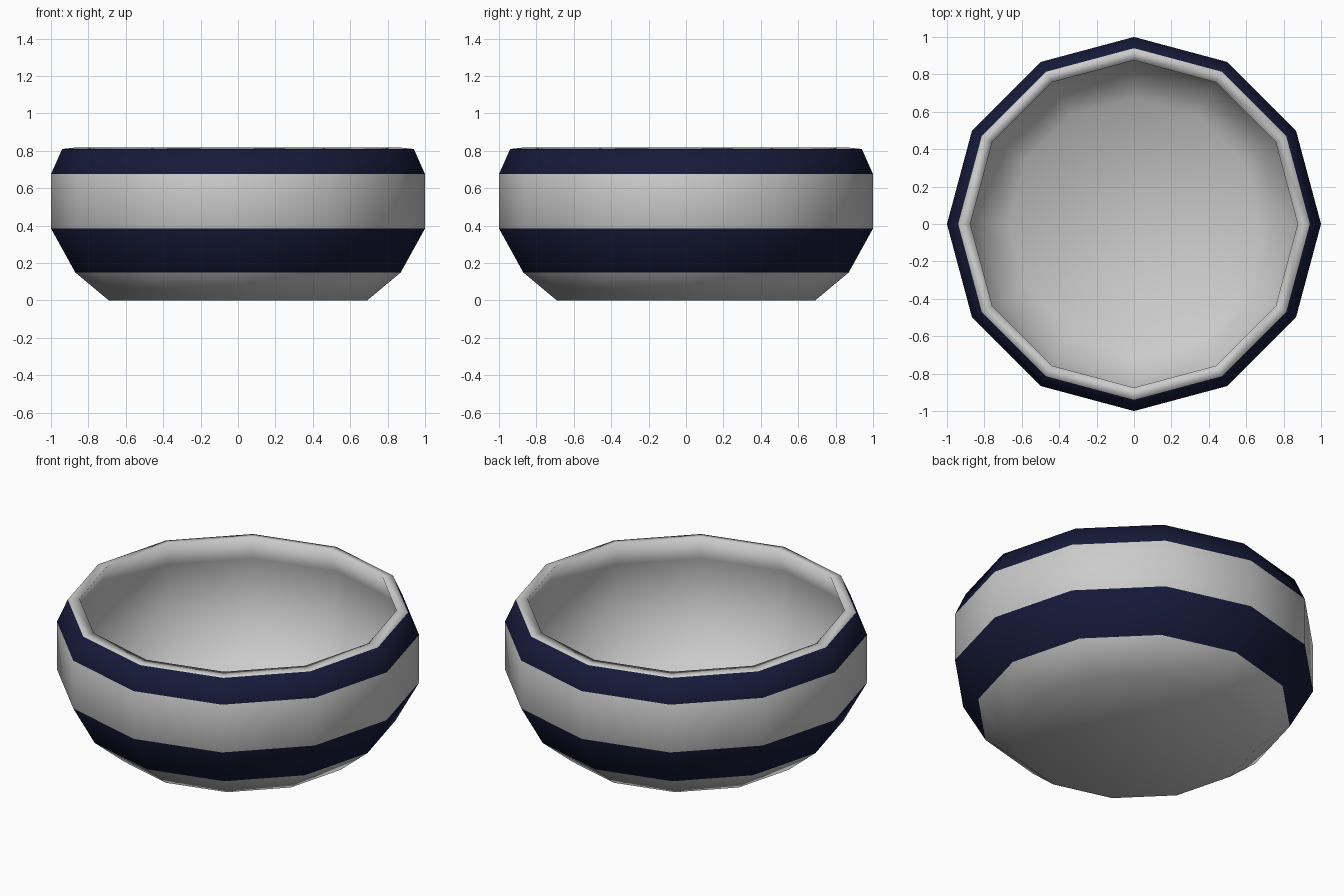
import bpy, bmesh
from math import sin, cos, pi

if "Cube" in bpy.data.objects:
    bpy.data.objects.remove(bpy.data.objects["Cube"])

SIDES = 12


def material(name, rgb):
    m = bpy.data.materials.new(name)
    m.diffuse_color = (*rgb, 1)
    m.use_nodes = True
    m.node_tree.nodes["Principled BSDF"].inputs["Base Color"].default_value = m.diffuse_color
    return m


# Profile (radius, height) from the foot, over the rim, down to the inner floor
profile = [(0.69, 0), (0.87, 0.15), (1.0, 0.385), (1.0, 0.675), (0.94, 0.81),
           (0.875, 0.817), (0.935, 0.665), (0.935, 0.40), (0.82, 0.19), (0.67, 0.06)]
NAVY_BANDS = (1, 3)

bm = bmesh.new()
rings = [[bm.verts.new((r * cos(2 * pi * i / SIDES), r * sin(2 * pi * i / SIDES), z))
          for i in range(SIDES)] for r, z in profile]

# Walls, with two navy stripes outside
for b, (low, high) in enumerate(zip(rings, rings[1:])):
    for i in range(SIDES):
        j = (i + 1) % SIDES
        face = bm.faces.new((low[i], low[j], high[j], high[i]))
        face.material_index = 1 if b in NAVY_BANDS else 0

# Underside and inner floor
bm.faces.new(rings[0][::-1])
bm.faces.new(rings[-1])
for f in bm.faces:
    f.smooth = True

mesh = bpy.data.meshes.new("bowl")
bm.to_mesh(mesh)
bm.free()
mesh.materials.append(material("light_grey", (0.8, 0.8, 0.8)))
mesh.materials.append(material("navy", (0.008, 0.01, 0.04)))
bowl = bpy.data.objects.new("bowl", mesh)
bpy.context.collection.objects.link(bowl)
